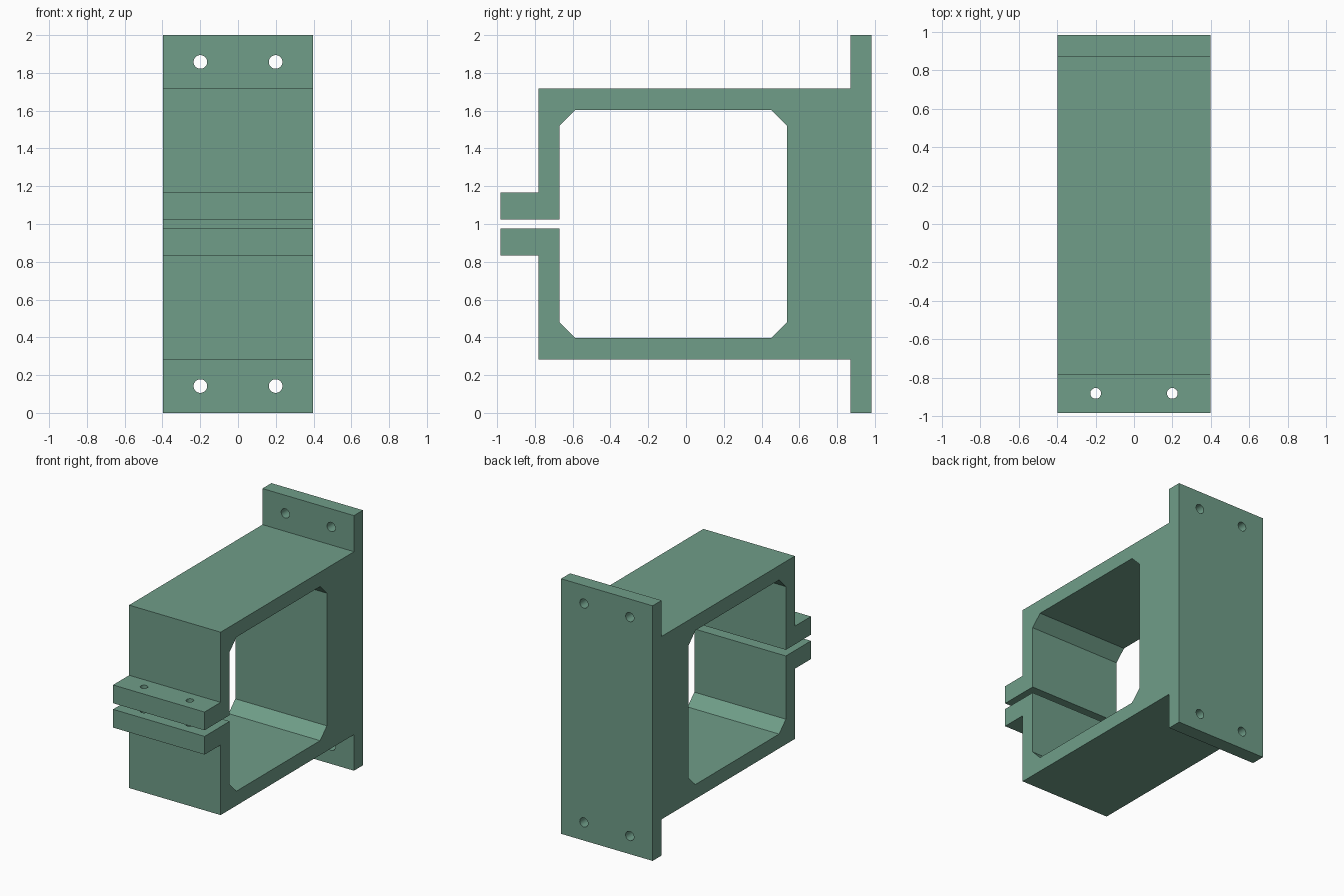
import bpy, bmesh
from math import pi

if "Cube" in bpy.data.objects:
    bpy.data.objects.remove(bpy.data.objects["Cube"])

HALF_W = 0.397

# Lower half of the clamp profile (y, height above mid-plane), slit to back plate
outer = [(-0.67, -0.024), (-0.981, -0.024), (-0.981, -0.167), (-0.782, -0.167),
         (-0.782, -0.717), (0.87, -0.717), (0.87, -1.0), (0.981, -1.0)]
# Chamfered window, from the back wall round to the slit
inner = [(0.534, -0.52), (0.45, -0.604), (-0.586, -0.604), (-0.67, -0.52)]


def mirrored(points):
    return [(y, -z) for y, z in reversed(points)]


loop = outer + mirrored(outer) + list(reversed(mirrored(inner)))[::-1][::1]
# Closed C-shaped outline: outer up, then window top front-to-back, back wall, bottom
loop = outer + mirrored(outer) + mirrored(inner) + inner

bm = bmesh.new()
face = bm.faces.new([bm.verts.new((-HALF_W, y, z + 1)) for y, z in loop])
ext = bmesh.ops.extrude_face_region(bm, geom=[face])
bmesh.ops.translate(bm, vec=(2 * HALF_W, 0, 0),
                    verts=[v for v in ext["geom"] if isinstance(v, bmesh.types.BMVert)])
bmesh.ops.recalc_face_normals(bm, faces=bm.faces)
mesh = bpy.data.meshes.new("clamp_bracket")
bm.to_mesh(mesh)
bm.free()
bracket = bpy.data.objects.new("clamp_bracket", mesh)
bpy.context.collection.objects.link(bracket)
bpy.context.view_layer.objects.active = bracket

mat = bpy.data.materials.new("green")
mat.diffuse_color = (0.16, 0.34, 0.25, 1)
mat.use_nodes = True
mat.node_tree.nodes["Principled BSDF"].inputs["Base Color"].default_value = mat.diffuse_color
mesh.materials.append(mat)


def drill(radius, depth, location, rotation=(0, 0, 0)):
    bpy.ops.mesh.primitive_cylinder_add(vertices=32, radius=radius, depth=depth,
                                        location=location, rotation=rotation)
    cutter = bpy.context.object
    cutter.name = "hole_cutter"
    cutter.hide_render = True
    cutter.data.materials.append(mat)
    bpy.context.view_layer.objects.active = bracket
    mod = bracket.modifiers.new("hole", 'BOOLEAN')
    mod.operation, mod.solver, mod.object = 'DIFFERENCE', 'EXACT', cutter
    bpy.ops.object.modifier_apply(modifier=mod.name)
    bpy.data.objects.remove(cutter)


for x in (-0.199, 0.199):
    # Clamping bolt holes through both ears
    drill(0.028, 0.5, (x, -0.88, 1))
    # Mounting holes in the back plate flanges
    for z in (0.142, 1.858):
        drill(0.036, 0.3, (x, 0.925, z), (pi / 2, 0, 0))

# Smooth hole walls, sharp edges elsewhere
bpy.ops.object.select_all(action='DESELECT')
bracket.select_set(True)
bpy.context.view_layer.objects.active = bracket
bpy.ops.object.shade_smooth_by_angle()
